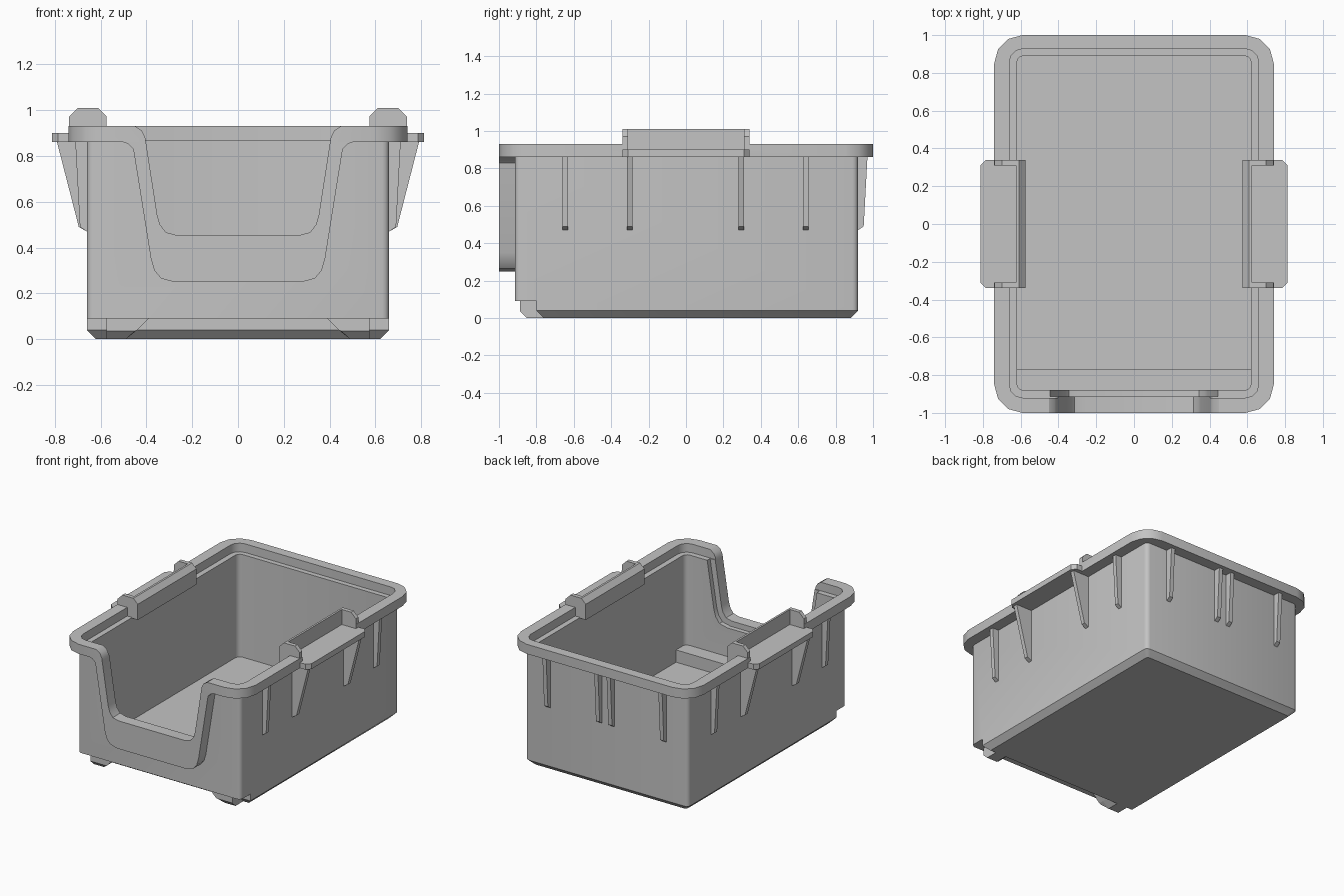
import bpy, bmesh, math

cube = bpy.data.objects.get("Cube")
if cube:
    bpy.data.objects.remove(cube, do_unlink=True)

grey = bpy.data.materials.new("plain_grey")
grey.use_nodes = True
COLOUR = (0.55, 0.55, 0.55, 1)
grey.diffuse_color = COLOUR
grey.node_tree.nodes["Principled BSDF"].inputs["Base Color"].default_value = COLOUR


def loft(name, loops):
    """Skin matching point loops in order and cap both ends."""
    bm = bmesh.new()
    rings = [[bm.verts.new(p) for p in loop] for loop in loops]
    n = len(rings[0])
    for a, b in zip(rings, rings[1:]):
        for i in range(n):
            j = (i + 1) % n
            bm.faces.new((a[i], a[j], b[j], b[i]))
    bm.faces.new(rings[0])
    bm.faces.new(rings[-1])
    bmesh.ops.recalc_face_normals(bm, faces=bm.faces)
    mesh = bpy.data.meshes.new(name)
    bm.to_mesh(mesh)
    bm.free()
    mesh.materials.append(grey)
    obj = bpy.data.objects.new(name, mesh)
    bpy.context.collection.objects.link(obj)
    return obj


def prism(name, profile, axis, lo, hi):
    """Extrude a 2D profile along x, y or z."""
    place = {"x": lambda u, v, t: (t, u, v),
             "y": lambda u, v, t: (u, t, v),
             "z": lambda u, v, t: (u, v, t)}[axis]
    return loft(name, [[place(u, v, t) for u, v in profile] for t in (lo, hi)])


def round_rect(x, y0, y1, r, z, seg=3):
    pts = []
    corners = ((x - r, y1 - r), (r - x, y1 - r), (r - x, y0 + r), (x - r, y0 + r))
    for k, (cx, cy) in enumerate(corners):
        for i in range(seg + 1):
            a = math.pi / 2 * (k + i / seg)
            pts.append((cx + r * math.cos(a), cy + r * math.sin(a), z))
    return pts


def both(half):
    """Complete a half outline by mirroring it across the centre line."""
    return half + [(-u, v) for u, v in reversed(half)]


def mirrored(profile, s):
    return [(u * s, v) for u, v in profile]


def cut(obj, cutter):
    cutter.hide_render = True
    mod = obj.modifiers.new("cut", "BOOLEAN")
    mod.operation = "DIFFERENCE"
    mod.solver = "EXACT"
    mod.object = cutter
    bpy.context.view_layer.objects.active = obj
    bpy.ops.object.modifier_apply(modifier=mod.name)


# Open bin with a chamfered thick base, rim and recessed inner ledge
bin_shell = loft("bin_shell", [
    round_rect(0.62, -0.875, 0.88, 0.02, 0),
    round_rect(0.66, -0.915, 0.92, 0.03, 0.04),
    round_rect(0.66, -0.915, 0.92, 0.03, 0.86),
    round_rect(0.74, -1, 1, 0.15, 0.86),
    round_rect(0.74, -1, 1, 0.15, 0.93),
    round_rect(0.66, -0.92, 0.927, 0.07, 0.93),
    round_rect(0.66, -0.92, 0.927, 0.07, 0.867),
    round_rect(0.62, -0.88, 0.89, 0.035, 0.867),
    round_rect(0.62, -0.88, 0.89, 0.035, 0.115)])

# Raised flange around the front opening
flange = prism("front_flange", both([
    (0.50, 0.86), (0.48, 0.853), (0.457, 0.83), (0.38, 0.35),
    (0.365, 0.30), (0.335, 0.265), (0.28, 0.25)]), "y", -1, -0.914)

# Cutters for the opening, the step under the front and the handle recesses
opening = prism("opening_cutter", both([
    (0.45, 1.1), (0.45, 0.93), (0.42, 0.91), (0.405, 0.88), (0.352, 0.54),
    (0.34, 0.50), (0.315, 0.467), (0.27, 0.455)]), "y", -1.1, -0.8)
inner_opening = prism("inner_opening_cutter", both([
    (0.49, 1.1), (0.49, 0.90), (0.445, 0.87), (0.39, 0.52),
    (0.375, 0.47), (0.345, 0.43), (0.28, 0.415)]), "y", -0.914, -0.8)
step_cutter = prism("step_cutter", [
    (-1.1, 0.09), (-0.80, 0.09), (-0.80, 0.04), (-0.76, 0),
    (-0.76, -0.1), (-1.1, -0.1)], "x", -1, 1)
cutters = [opening, inner_opening, step_cutter]
for s in (-1, 1):
    cutters.append(prism("handle_cutter", mirrored(
        [(0.61, -0.31), (0.9, -0.31), (0.9, 0.31), (0.61, 0.31)], s), "z", 0.90, 1.1))
cut(flange, opening)
for c in cutters:
    cut(bin_shell, c)
for c in cutters:
    bpy.data.objects.remove(c, do_unlink=True)

# Raised floor strip inside the front
prism("front_floor_step", [(-0.90, 0.10), (-0.77, 0.10), (-0.77, 0.205), (-0.90, 0.205)],
      "x", -0.635, 0.635)

rib = [(0.65, 0.86), (0.71, 0.86), (0.69, 0.49), (0.66, 0.47), (0.65, 0.47)]
gusset = [(0.65, 0.86), (0.79, 0.86), (0.695, 0.49), (0.66, 0.47), (0.65, 0.47)]
bar = [(0.575, 0.86), (0.575, 0.975), (0.61, 1.01), (0.625, 1.01), (0.625, 0.86)]
end_cap = [(0.575, 0.861), (0.575, 0.975), (0.61, 1.01), (0.70, 1.01),
           (0.738, 0.972), (0.738, 0.861)]
plate = [(0.615, -0.34), (0.785, -0.34), (0.813, -0.31), (0.813, 0.31),
         (0.785, 0.34), (0.615, 0.34)]


def foot_section(s, y, low):
    """Foot cross-section whose underside sits at height low."""
    outline = [(0.39, 0.09), (0.44, 0.04), (0.49 - 1.1 * low, low),
               (0.575, low), (0.575, 0.09)]
    return [(s * x, y, z) for x, z in outline]


for s, side in ((1, "left"), (-1, "right")):
    # Handle: ledge, inner bar and end caps
    prism(side + "_handle_ledge", mirrored(plate, s), "z", 0.86, 0.90)
    prism(side + "_handle_bar", mirrored(bar, s), "y", -0.32, 0.32)
    for y in (-0.325, 0.325):
        prism(side + "_handle_end", mirrored(end_cap, s), "y", y - 0.015, y + 0.015)
    # Side ribs and the deeper gussets under the handle
    for y, shape in ((-0.645, rib), (0.64, rib), (-0.30, gusset), (0.295, gusset)):
        prism(side + "_side_rib", mirrored(shape, s), "y", y - 0.015, y + 0.015)
    # Front foot with a chamfered toe
    loft(side + "_front_foot", [foot_section(s, y, low) for y, low in
                                ((-0.887, 0.035), (-0.85, 0), (-0.76, 0))])

# Back ribs
for x in (-0.47, -0.05, 0.05, 0.47):
    prism("back_rib", [(u + 0.26, v) for u, v in rib], "x", x - 0.015, x + 0.015)

# Smooth the rounded corners, keep hard edges
bpy.ops.object.select_all(action="DESELECT")
for obj in (bin_shell, flange):
    obj.select_set(True)
bpy.context.view_layer.objects.active = bin_shell
bpy.ops.object.shade_smooth_by_angle(angle=math.radians(32))
